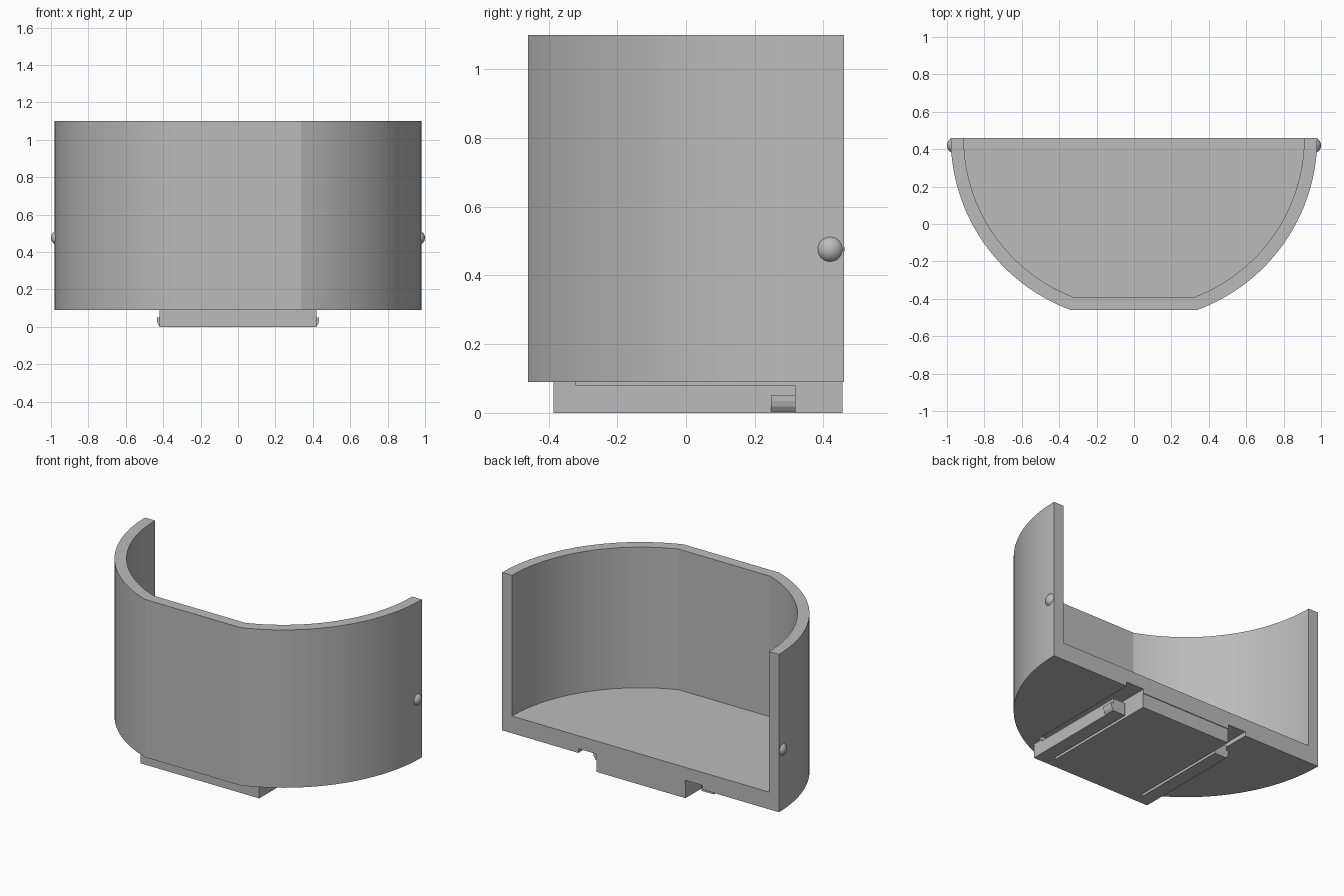
import bpy, bmesh
from math import sin, cos, asin, pi

old = bpy.data.objects.get("Cube")
if old:
    bpy.data.objects.remove(old, do_unlink=True)

grey = bpy.data.materials.new("light grey")
grey.use_nodes = True
colour = (0.5, 0.5, 0.5, 1)
grey.diffuse_color = colour
grey.node_tree.nodes["Principled BSDF"].inputs["Base Color"].default_value = colour

BACK = 0.46


def finish(name, bm):
    bmesh.ops.recalc_face_normals(bm, faces=bm.faces)
    mesh = bpy.data.meshes.new(name)
    bm.to_mesh(mesh)
    bm.free()
    mesh.materials.append(grey)
    obj = bpy.data.objects.new(name, mesh)
    bpy.context.collection.objects.link(obj)
    return obj


def activate(obj):
    bpy.ops.object.select_all(action='DESELECT')
    obj.select_set(True)
    bpy.context.view_layer.objects.active = obj


def prism(name, outline, low, high, axis='Z'):
    """Extrude an outline along Z, or an x-z outline along Y."""
    bm = bmesh.new()
    if axis == 'Z':
        points, step = [(a, b, low) for a, b in outline], (0, 0, high - low)
    else:
        points, step = [(a, low, b) for a, b in outline], (0, high - low, 0)
    face = bm.faces.new([bm.verts.new(p) for p in points])
    new = bmesh.ops.extrude_face_region(bm, geom=[face])["geom"]
    bmesh.ops.translate(bm, vec=step, verts=[v for v in new if isinstance(v, bmesh.types.BMVert)])
    return finish(name, bm)


def rect(x1, x2, y1, y2):
    return [(x1, y1), (x2, y1), (x2, y2), (x1, y2)]


def bowl(radius, front, extra=0.0, steps=28):
    """Half circle with its front cut off flat."""
    end = asin((BACK - front) / radius)
    right = [(radius * cos(end * i / steps), BACK - radius * sin(end * i / steps))
             for i in range(steps + 1)]
    if extra:
        right.insert(0, (radius, BACK + extra))
    return right + [(-x, y) for x, y in reversed(right)]


def cut(target, cutter):
    activate(target)
    mod = target.modifiers.new("cut", 'BOOLEAN')
    mod.operation, mod.solver, mod.object = 'DIFFERENCE', 'EXACT', cutter
    bpy.ops.object.modifier_apply(modifier=mod.name)
    bpy.data.objects.remove(cutter, do_unlink=True)


# Open-backed bin with floor
holder = prism("bin_shell", bowl(0.98, -0.46), 0.09, 1.1)
cut(holder, prism("hollow", bowl(0.91, -0.39, 0.2), 0.2, 1.3))

# Shallow channels under the floor, above the spring arms
for s in (-1, 1):
    cut(holder, prism("channel", rect(s * 0.315, s * 0.44, -0.325, 0.6), 0.0, 0.117))
activate(holder)
bpy.ops.object.shade_smooth_by_angle(angle=pi / 15)

# Mounting tongue with a wider front bar
half = [(0.315, 0.455), (0.315, -0.32), (0.42, -0.32), (0.42, -0.385)]
prism("mounting_tongue", half + [(-x, y) for x, y in reversed(half)], 0.0, 0.091)

for s, side in ((1, "left"), (-1, "right")):
    # Spring arm and its snap hook
    prism(side + "_spring_arm", rect(s * 0.333, s * 0.42, -0.33, 0.318), 0.0, 0.08)
    hook = [(0.41, 0.05), (0.434, 0.05), (0.434, 0.035), (0.43, 0.018), (0.42, 0.004), (0.41, 0.004)]
    prism(side + "_snap_hook", [(s * x, z) for x, z in hook], 0.248, 0.318, 'Y')

    # Rounded pivot stud on the outer wall
    bpy.ops.mesh.primitive_uv_sphere_add(segments=32, ring_count=16, radius=0.041,
                                         location=(s * 0.959, 0.42, 0.476))
    stud = bpy.context.object
    stud.name = side + "_stud"
    stud.data.materials.append(grey)
    bpy.ops.object.shade_smooth()
